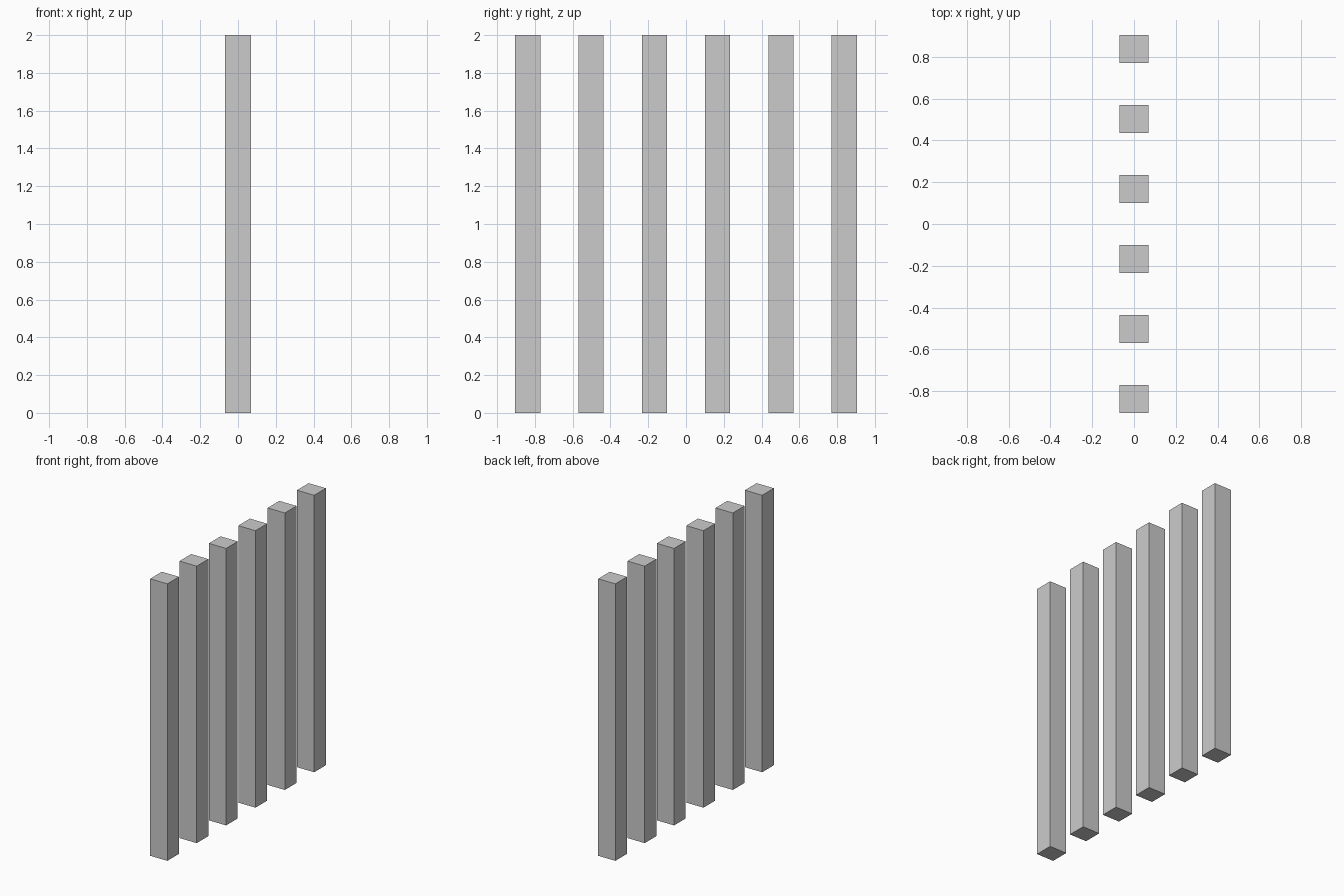
import bpy

if "Cube" in bpy.data.objects:
    bpy.data.objects.remove(bpy.data.objects["Cube"])

COUNT = 6
SPACING = 0.335
WIDTH, DEPTH, HEIGHT = 0.137, 0.133, 2.0


def add_post(name, y):
    bpy.ops.mesh.primitive_cube_add(size=1, location=(0, y, HEIGHT / 2))
    post = bpy.context.object
    post.name = name
    post.scale = (WIDTH, DEPTH, HEIGHT)
    bpy.ops.object.transform_apply(location=False, rotation=False, scale=True)
    return post


# Row of evenly spaced square posts, centred on the origin
for i in range(COUNT):
    add_post(f"post_{i + 1}", (i - (COUNT - 1) / 2) * SPACING)
